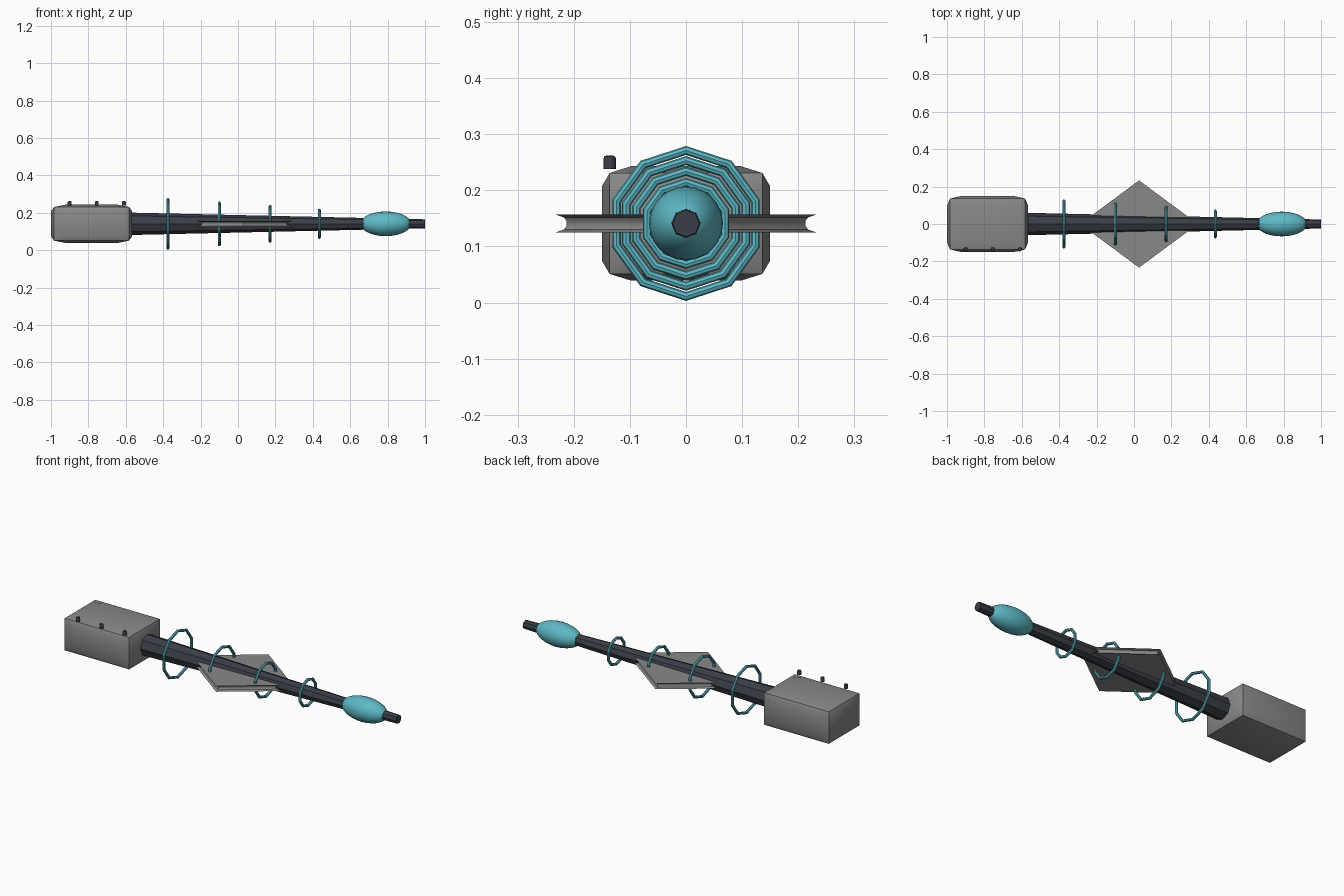
import bpy, bmesh, math
from mathutils import Matrix, Vector

AXIS_Z = 0.141

cube = bpy.data.objects.get("Cube")
if cube:
    bpy.data.objects.remove(cube, do_unlink=True)


def material(name, rgb):
    m = bpy.data.materials.new(name)
    m.use_nodes = True
    m.diffuse_color = (*rgb, 1)
    m.node_tree.nodes["Principled BSDF"].inputs["Base Color"].default_value = (*rgb, 1)
    return m


grey = material("grey", (0.25, 0.25, 0.25))
teal = material("teal", (0.11, 0.48, 0.56))
dark = material("dark slate", (0.042, 0.048, 0.062))


def finish(bm, name, mat, location, angle=None):
    """Turn a bmesh into a named object, smooth below the given angle."""
    bmesh.ops.recalc_face_normals(bm, faces=bm.faces)
    mesh = bpy.data.meshes.new(name)
    bm.to_mesh(mesh)
    bm.free()
    mesh.materials.append(mat)
    ob = bpy.data.objects.new(name, mesh)
    ob.location = location
    bpy.context.collection.objects.link(ob)
    if angle:
        bpy.ops.object.select_all(action="DESELECT")
        ob.select_set(True)
        bpy.context.view_layer.objects.active = ob
        bpy.ops.object.shade_smooth_by_angle(angle=math.radians(angle))
    return ob


TURN_X = Matrix.Rotation(math.pi / 2, 4, "Y")  # local z to +x

# Bulging handle block: rims of every face are drawn in
bm = bmesh.new()
bmesh.ops.create_cube(bm, size=2)
bmesh.ops.subdivide_edges(bm, edges=bm.edges[:], cuts=2, use_grid_fill=True)
half = Vector((0.217, 0.15, 0.102))
drawn_in = Vector((0.016, 0.014, 0.012))
for v in bm.verts:
    outer = [abs(c) > 0.9 for c in v.co]
    new = Vector()
    for i in range(3):
        size = half[i]
        if outer[i] and any(outer[j] for j in range(3) if j != i):
            size -= drawn_in[i]
        new[i] = math.copysign(size if outer[i] else half[i] * 0.65, v.co[i])
    v.co = new
finish(bm, "handle_block", grey, (-0.783, 0, AXIS_Z), 35)

# Row of buttons along the block's front top edge
for i in range(3):
    bm = bmesh.new()
    bmesh.ops.create_cone(bm, cap_ends=True, segments=10, radius1=0.011,
                          radius2=0.011, depth=0.024)
    rim = [e for e in bm.edges if all(v.co.z > 0 for v in e.verts)]
    bmesh.ops.bevel(bm, geom=rim, offset=0.005, segments=2, affect="EDGES", profile=0.5)
    finish(bm, f"button_{i + 1}", dark, (-0.9 + 0.145 * i, -0.136, 0.25), 40)

# Tapered eight-sided shaft
bm = bmesh.new()
bmesh.ops.create_cone(bm, cap_ends=True, segments=8, radius1=0.06, radius2=0.024, depth=1.58)
bmesh.ops.rotate(bm, verts=bm.verts, matrix=TURN_X)
finish(bm, "shaft", dark, (0.21, 0, AXIS_Z))

# Ten-sided rings, shrinking towards the tip
RING_SIDES, TUBE_SIDES, TUBE = 10, 8, 0.008
for n, (x, radius) in enumerate([(-0.375, 0.13), (-0.1, 0.112), (0.172, 0.093), (0.435, 0.073)]):
    bm = bmesh.new()
    loops = []
    for i in range(RING_SIDES):
        a = 2 * math.pi * i / RING_SIDES
        loop = []
        for j in range(TUBE_SIDES):
            b = 2 * math.pi * j / TUBE_SIDES
            r = radius + TUBE * math.cos(b)
            loop.append(bm.verts.new((TUBE * math.sin(b), r * math.sin(a), r * math.cos(a))))
        loops.append(loop)
    for i in range(RING_SIDES):
        p, q = loops[i], loops[(i + 1) % RING_SIDES]
        for j in range(TUBE_SIDES):
            k = (j + 1) % TUBE_SIDES
            bm.faces.new((p[j], p[k], q[k], q[j]))
    finish(bm, f"ring_{n + 1}", teal, (x, 0, AXIS_Z), 30)

# Diamond plate with hollowed edges
bm = bmesh.new()
levels = []
for z, scale in [(-0.016, 1), (-0.011, 0.935), (-0.005, 0.915),
                 (0.005, 0.915), (0.011, 0.935), (0.016, 1)]:
    corners = [(-0.315, 0), (0, -0.233), (0.315, 0), (0, 0.233)]
    levels.append([bm.verts.new((x * scale, y * scale, z)) for x, y in corners])
for low, high in zip(levels, levels[1:]):
    for i in range(4):
        k = (i + 1) % 4
        bm.faces.new((low[i], low[k], high[k], high[i]))
bm.faces.new(levels[0])
bm.faces.new(levels[-1])
finish(bm, "diamond_plate", grey, (0.027, 0, AXIS_Z), 35)

# Rounded bulb near the tip
bm = bmesh.new()
bmesh.ops.create_uvsphere(bm, u_segments=24, v_segments=14, radius=1)
bmesh.ops.scale(bm, vec=(0.066, 0.066, 0.136), verts=bm.verts)
bmesh.ops.rotate(bm, verts=bm.verts, matrix=TURN_X)
finish(bm, "bulb", teal, (0.79, 0, AXIS_Z), 60)
